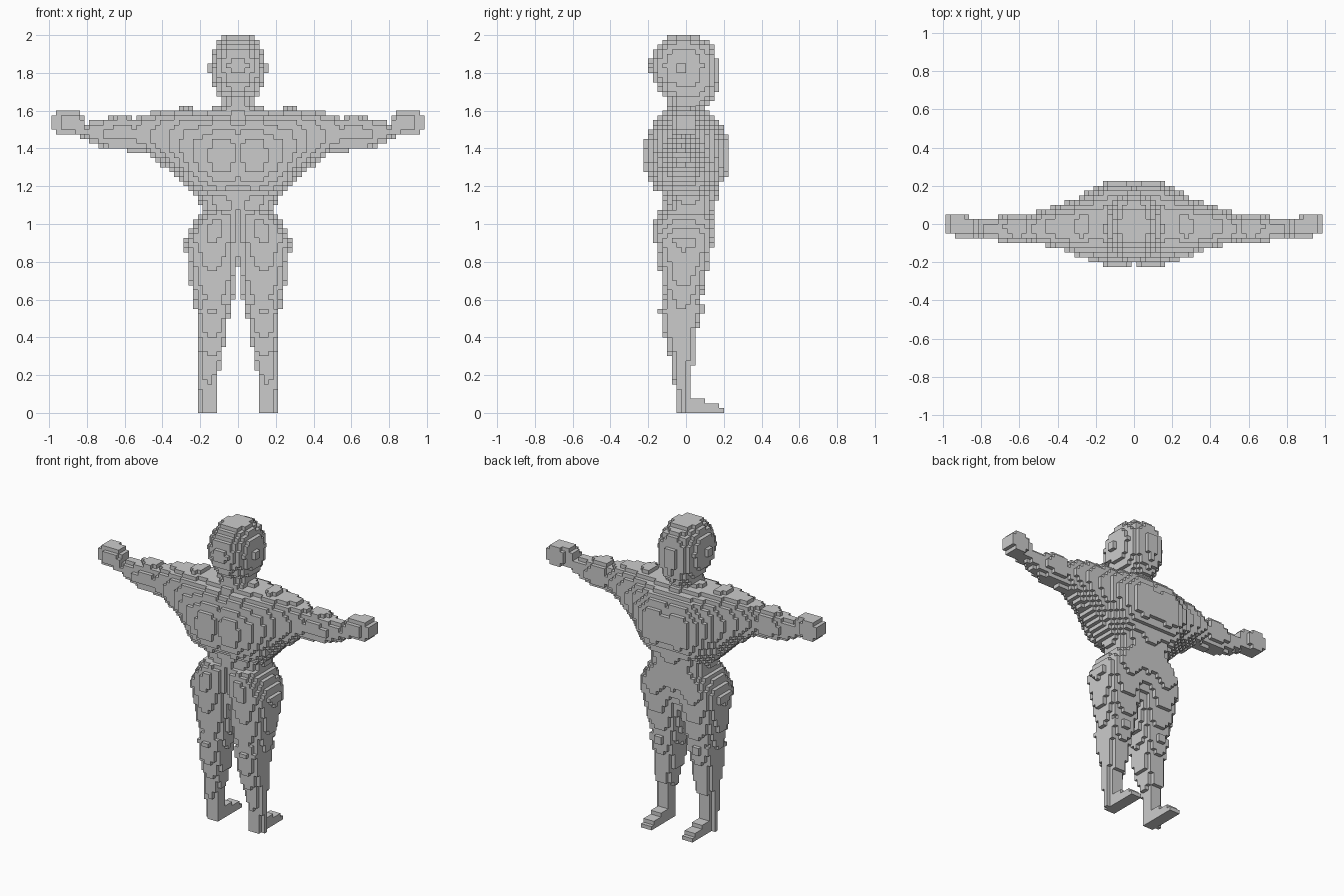
import bpy, bmesh
from math import floor

S = 0.025      # block size
PAD = 0.005    # lets outermost blocks catch the profile


def section(stations, t):
    """Interpolated section bounds (a0, a1, b0, b1) at position t, or None."""
    for p, q in zip(stations, stations[1:]):
        lo, hi = min(p[0], q[0]), max(p[0], q[0])
        if lo <= t <= hi:
            f = (t - p[0]) / (q[0] - p[0])
            return [u + (v - u) * f for u, v in zip(p[1:], q[1:])]
    return None


def loft(axis, stations, power=2.0):
    """Inside test for a lofted rounded section along x or z (mirrored in x)."""
    def inside(x, y, z):
        t, a = (z, x) if axis == 'z' else (x, z)
        s = section(stations, t)
        if not s:
            return False
        a0, a1, b0, b1 = s
        u = abs(a - (a0 + a1) / 2) / ((a1 - a0) / 2 + PAD)
        v = abs(y - (b0 + b1) / 2) / ((b1 - b0) / 2 + PAD)
        return u ** power + v ** power <= 1
    return inside


def central(rows, power=2.0):
    """Loft up z from (z, half width, back, front) rows."""
    return loft('z', [(z, -w, w, b, f) for z, w, b, f in rows], power)


def box(x0, x1, y0, y1, z0, z1):
    return lambda x, y, z: x0 <= x <= x1 and y0 <= y <= y1 and z0 <= z <= z1


# head with jaw, nose and ears
head = [
    central([(1.60, .035, .06, .09), (1.65, .085, -.08, .13), (1.70, .115, -.13, .15),
             (1.76, .135, -.17, .16), (1.84, .14, -.195, .165), (1.92, .125, -.17, .15),
             (1.96, .10, -.135, .12), (2.0, .07, -.09, .06)], 2.2),
    box(0, .02, .1, .175, 1.7, 1.75),
    box(.1, .16, -.04, .0, 1.81, 1.84),
]
neck = [central([(1.56, .13, -.13, .06), (1.60, .09, -.11, .05),
                 (1.64, .075, -.09, .05), (1.70, .08, -.09, .06)])]

# waist and pelvis core
torso = [
    central([(.76, .03, -.05, .05), (.9, .15, -.11, .12), (1.0, .19, -.12, .155),
             (1.1, .195, -.11, .155), (1.18, .24, -.12, .165), (1.23, .28, -.15, .18),
             (1.3, .33, -.205, .205)]),
]

# chest, shoulder and arm, running outwards along x
chest_and_arm = [
    loft('x', [(0, 1.12, 1.61, -.205, .22), (.06, 1.12, 1.61, -.22, .225),
               (.12, 1.12, 1.61, -.22, .225), (.16, 1.13, 1.6, -.205, .215),
               (.22, 1.15, 1.6, -.19, .18), (.26, 1.18, 1.62, -.175, .155),
               (.3, 1.23, 1.615, -.16, .13), (.35, 1.28, 1.6, -.14, .11),
               (.4, 1.315, 1.6, -.125, .095), (.5, 1.385, 1.575, -.1, .06),
               (.54, 1.39, 1.55, -.085, .03), (.58, 1.39, 1.575, -.09, .05),
               (.63, 1.4, 1.575, -.09, .05), (.7, 1.405, 1.55, -.085, .035),
               (.8, 1.45, 1.53, -.06, .02), (.86, 1.49, 1.55, -.06, .02)], 2.1),
]
hand = [
    loft('x', [(.81, 1.475, 1.555, -.06, .02), (.86, 1.475, 1.6, -.06, .03),
               (.94, 1.475, 1.6, -.06, .045), (.96, 1.5, 1.575, -.055, .045),
               (.98, 1.5, 1.575, -.05, .03)], 5),
]

# hip, thigh and calf
leg = [
    loft('z', [(1.08, .01, .18, -.12, .13), (1.03, .0, .215, -.16, .155),
               (.98, .0, .245, -.16, .155), (.92, .0, .28, -.16, .14),
               (.86, .005, .27, -.145, .13), (.78, .01, .26, -.135, .115),
               (.7, .015, .25, -.13, .1), (.6, .025, .225, -.11, .075),
               (.55, .05, .22, -.135, .09), (.47, .06, .215, -.13, .06),
               (.4, .065, .21, -.11, .05), (.3, .09, .2, -.085, .045),
               (.2, .11, .2, -.065, .025), (.12, .12, .2, -.05, .02),
               (0, .12, .2, -.05, .02)], 2.4),
]
foot = [
    box(.11, .19, -.05, .2, 0, .025),
    box(.12, .18, -.05, .175, 0, .045),
    box(.12, .18, -.05, .1, 0, .07),
]

parts = {'head': head, 'neck': neck, 'torso': torso, 'chest_and_arms': chest_and_arm,
         'hands': hand, 'legs': leg, 'feet': foot}

# fill the block grid, mirrored in x; the first matching part owns a block
owner = {}
for i in range(0, 41):
    for j in range(-10, 10):
        for k in range(80):
            x, y, z = i * S, (j + .5) * S, (k + .5) * S
            # gap between legs and groove of the seat
            if i == 0 and (z < .775 or (z < 1.08 and y < -.09)):
                continue
            for name, shapes in parts.items():
                if any(f(x, y, z) for f in shapes):
                    owner[i, j, k] = owner[-i, j, k] = name
                    break

# exposed block sides only
SIDES = {(1, 0, 0): [(1, 0, 0), (1, 1, 0), (1, 1, 1), (1, 0, 1)],
         (-1, 0, 0): [(0, 0, 0), (0, 0, 1), (0, 1, 1), (0, 1, 0)],
         (0, 1, 0): [(0, 1, 0), (0, 1, 1), (1, 1, 1), (1, 1, 0)],
         (0, -1, 0): [(0, 0, 0), (1, 0, 0), (1, 0, 1), (0, 0, 1)],
         (0, 0, 1): [(0, 0, 1), (1, 0, 1), (1, 1, 1), (0, 1, 1)],
         (0, 0, -1): [(0, 0, 0), (0, 1, 0), (1, 1, 0), (1, 0, 0)]}

for name in parts:
    bm = bmesh.new()
    verts = {}
    for (i, j, k), own in owner.items():
        if own != name:
            continue
        for (a, b, c), corners in SIDES.items():
            if (i + a, j + b, k + c) in owner:
                continue
            quad = []
            for u, v, w in corners:
                key = (i + u, j + v, k + w)
                if key not in verts:
                    verts[key] = bm.verts.new(((key[0] - .5) * S, key[1] * S, key[2] * S))
                quad.append(verts[key])
            bm.faces.new(quad)
    mesh = bpy.data.meshes.new(name)
    bm.to_mesh(mesh)
    bm.free()
    bpy.context.collection.objects.link(bpy.data.objects.new(name, mesh))
